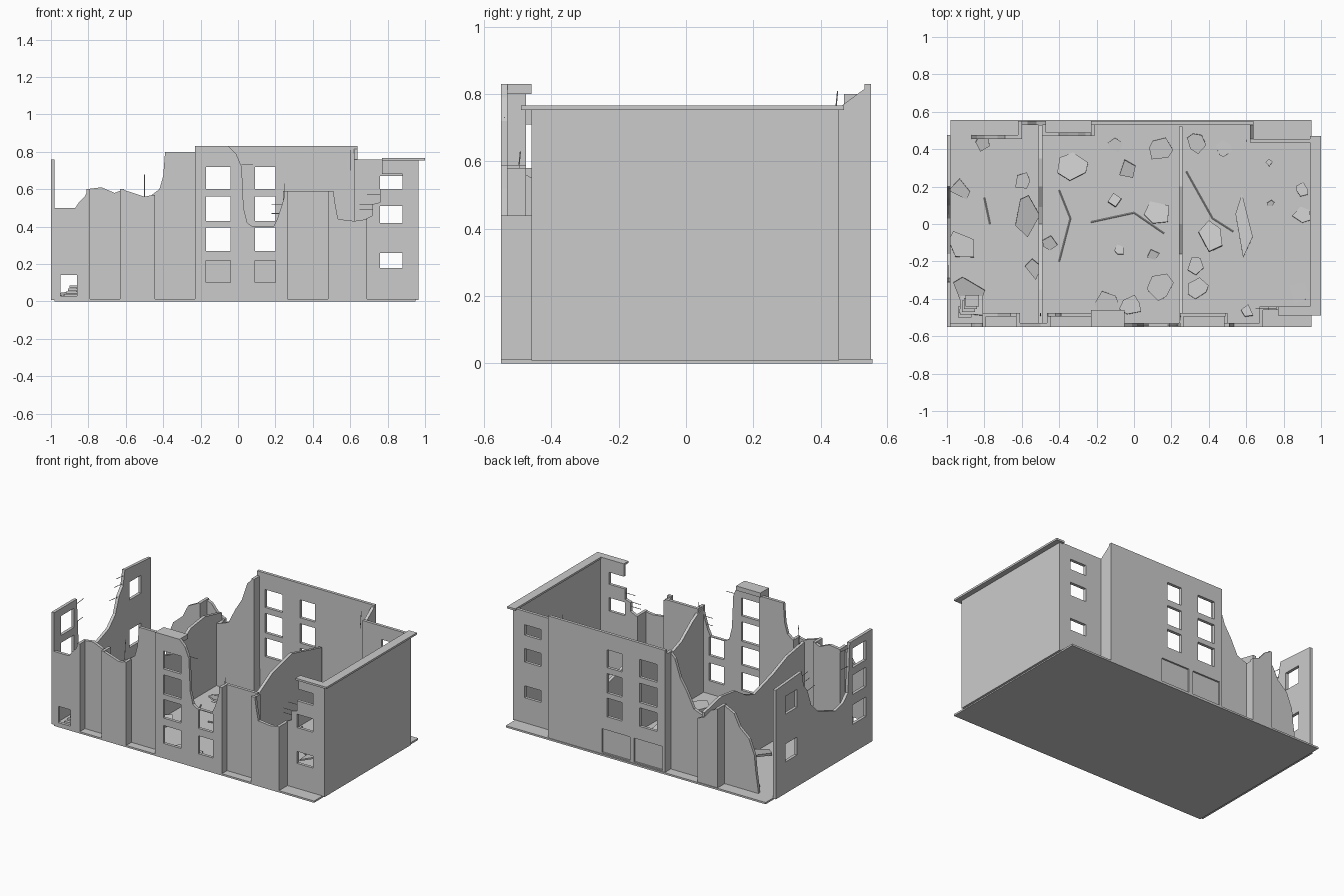
import bpy, bmesh, math, random
from mathutils import Matrix, Vector

random.seed(4)
if "Cube" in bpy.data.objects:
    bpy.data.objects.remove(bpy.data.objects["Cube"])

concrete = bpy.data.materials.new("concrete_grey")
concrete.use_nodes = True
GREY = (0.6, 0.6, 0.6, 1)
concrete.diffuse_color = GREY
concrete.node_tree.nodes["Principled BSDF"].inputs["Base Color"].default_value = GREY

BASE = 0.008
THICK = 0.02


def add_object(name, mesh):
    obj = bpy.data.objects.new(name, mesh)
    bpy.context.collection.objects.link(obj)
    mesh.materials.clear()
    mesh.materials.append(concrete)
    return obj


def box(name, x0, x1, y0, y1, z0, z1):
    bm = bmesh.new()
    bmesh.ops.create_cube(bm, size=1)
    size = Matrix.Diagonal((x1 - x0, y1 - y0, z1 - z0, 1))
    centre = Vector((x0 + x1, y0 + y1, z0 + z1)) / 2
    bm.transform(Matrix.Translation(centre) @ size)
    mesh = bpy.data.meshes.new(name)
    bm.to_mesh(mesh)
    bm.free()
    return add_object(name, mesh)


def wall(name, axis, offset, tops, holes=()):
    """Upright slab: broken top outline (position, height) and window holes."""
    outline = [(tops[0][0], BASE)] + list(tops) + [(tops[-1][0], BASE)]
    loops = [outline]
    loops += [[(a, c), (b, c), (b, d), (a, d)] for a, b, c, d in holes]
    curve = bpy.data.curves.new(name, "CURVE")
    curve.dimensions = "2D"
    curve.fill_mode = "BOTH"
    curve.extrude = THICK / 2
    for loop in loops:
        spline = curve.splines.new("POLY")
        spline.points.add(len(loop) - 1)
        for point, (u, v) in zip(spline.points, loop):
            point.co = (u, v, 0, 1)
        spline.use_cyclic_u = True
    temp = bpy.data.objects.new(name + "_outline", curve)
    bpy.context.collection.objects.link(temp)
    graph = bpy.context.evaluated_depsgraph_get()
    mesh = bpy.data.meshes.new_from_object(temp.evaluated_get(graph))
    bpy.data.objects.remove(temp)
    up = Vector((0, 0, 1))
    along = Vector((1, 0, 0)) if axis == "x" else Vector((0, 1, 0))
    normal = along.cross(up)
    frame = Matrix((along, up, normal)).transposed().to_4x4()
    frame.translation = abs(normal.x) * Vector((offset, 0, 0)) + abs(normal.y) * Vector((0, offset, 0))
    mesh.transform(frame)
    for poly in mesh.polygons:
        poly.use_smooth = False
    return add_object(name, mesh)


def rebar(name, start, direction, length, radius=0.002):
    bm = bmesh.new()
    bmesh.ops.create_cone(bm, cap_ends=True, segments=5, radius1=radius,
                          radius2=radius, depth=length)
    d = Vector(direction).normalized()
    turn = d.to_track_quat("Z", "Y").to_matrix().to_4x4()
    bm.transform(Matrix.Translation(Vector(start) + d * length / 2) @ turn)
    mesh = bpy.data.meshes.new(name)
    bm.to_mesh(mesh)
    bm.free()
    add_object(name, mesh)


def rubble(name, x, y, size, stretch=1.0):
    """Irregular flat chunk of broken slab lying on the floor."""
    bm = bmesh.new()
    count = random.choice((4, 5, 5, 6))
    spin = random.uniform(0, math.tau)
    ring = []
    for i in range(count):
        a = math.tau * (i + random.uniform(-0.25, 0.25)) / count
        r = size / 2 * random.uniform(0.75, 1.1)
        ring.append(bm.verts.new((r * math.cos(a) / stretch, r * math.sin(a), 0)))
    face = bm.faces.new(ring)
    lift = bmesh.ops.extrude_face_region(bm, geom=[face])
    tops = [v for v in lift["geom"] if isinstance(v, bmesh.types.BMVert)]
    bmesh.ops.translate(bm, verts=tops, vec=(0, 0, random.uniform(0.008, 0.022)))
    bmesh.ops.recalc_face_normals(bm, faces=bm.faces)
    if stretch == 1:
        bm.transform(Matrix.Rotation(spin, 4, "Z"))
    bm.transform(Matrix.Rotation(random.uniform(-0.25, 0.25), 4, "X"))
    low = min(v.co.z for v in bm.verts)
    bm.transform(Matrix.Translation((x, y, BASE - low)))
    mesh = bpy.data.meshes.new(name)
    bm.to_mesh(mesh)
    bm.free()
    add_object(name, mesh)


# Ground slab
box("floor_slab", -0.98, 0.95, -0.55, 0.555, 0, 0.012)

# Front wall bays, left to right across the facade
rows = [(0.6, 0.72), (0.43, 0.56), (0.27, 0.395), (0.1, 0.22)]
side_rows = [(0.6, 0.67), (0.42, 0.51), (0.18, 0.26)]
OUT, IN = -0.54, -0.485
wall("front_bay_end", "x", OUT,
     [(-1, .5), (-.87, .5), (-.85, .53), (-.82, .56), (-.8, .6)],
     [(-.95, -.86, .03, .14)])
wall("front_bay_recess_a", "x", IN, [(-.81, .6), (-.73, .61), (-.66, .58), (-.61, .6)])
wall("front_bay_pier_a", "x", OUT, [(-.625, .6), (-.56, .58), (-.5, .56), (-.45, .57)])
wall("front_bay_recess_b", "x", IN,
     [(-.46, .57), (-.42, .6), (-.4, .67), (-.39, .8), (-.225, .8)])
wall("front_bay_main", "x", OUT,
     [(-.23, .83), (-.05, .83), (-.01, .79), (.02, .72), (.03, .5), (.05, .42),
      (.08, .4), (.19, .4), (.21, .44), (.23, .5), (.25, .57), (.265, .59)],
     [(-.17, -.04, a, b) for a, b in rows] + [(.09, .2, a, b) for a, b in rows[2:]])
wall("front_bay_recess_c", "x", IN, [(.255, .59), (.49, .59)])
wall("front_bay_pier_b", "x", OUT,
     [(.48, .59), (.51, .59), (.52, .52), (.535, .44), (.62, .43), (.69, .44)])
wall("front_bay_corner", "x", -0.45,
     [(.68, .44), (.72, .46), (.72, .52), (.76, .53), (.76, .6), (.88, .6),
      (.88, .68), (.77, .68), (.77, .76), (.965, .76)],
     [(.76, .88, a, b) for a, b in side_rows[1:]])
box("front_bay_cap", -.23, -.05, -.55, -.46, .8, .83)

# Short returns joining the front bays
for x, z in [(-.8, .6), (-.62, .6), (-.455, .57), (-.22, .8), (.255, .59), (.49, .58), (.68, .44)]:
    wall("front_return", "y", x, [(-.55, z), (-.44 if x > .6 else -.475, z)])

# Back wall bays
wall("back_bay_broken", "x", 0.465,
     [(-.87, .02), (-.85, .16), (-.84, .26), (-.8, .36), (-.73, .42), (-.69, .5), (-.61, .54)])
wall("back_bay_pier", "x", 0.54, [(-.62, .54), (-.57, .52), (-.52, .46), (-.47, .44)])
wall("back_bay_recess", "x", 0.48,
     [(-.48, .43), (-.4, .46), (-.35, .56), (-.3, .64), (-.26, .76), (-.22, .8)])
doors = [(.03, .24), (-.21, 0)]
wall("back_bay_main", "x", 0.54, [(-.23, .83), (.64, .83)],
     [(a, b, c, d) for a, b in ((-.17, -.04), (.09, .2)) for c, d in rows[:3]]
     + [(a, b, .02, .18) for a, b in doors])
for a, b in doors:
    box("back_door", a - .01, b + .01, .533, .539, .012, .19)
wall("back_bay_corner", "x", 0.445, [(.63, .76), (.965, .76)],
     [(.76, .88, a, b) for a, b in side_rows])
wall("back_return_main", "y", 0.63, [(.435, .76), (.455, .76), (.55, .83)])
for x, z, y in [(-.61, .54, .455), (-.48, .43, .47), (-.22, .8, .47)]:
    wall("back_return", "y", x, [(y, z), (.55, z)])

# Side walls
wall("right_wall", "y", 0.955, [(-.46, .76), (.455, .76)])
wall("left_wall", "y", -0.99,
     [(-.55, .76), (-.31, .76), (-.3, .6), (-.29, .43), (-.24, .38), (-.16, .36),
      (-.05, .4), (.03, .43), (.1, .5), (.14, .61), (.18, .66), (.2, .76), (.475, .74)],
     [(-.48, -.34, a, b) for a, b in ((.58, .71), (.4, .53), (.2, .33))]
     + [(.25, .37, a, b) for a, b in ((.54, .66), (.22, .34))])

# Cornice around the right corner
box("cornice_side", .94, 1, -.49, .47, .753, .766)
box("cornice_front", .77, 1, -.49, -.44, .753, .766)

# Broken partition walls
wall("partition_left", "y", -0.5,
     [(-.53, .55), (-.35, .52), (-.2, .46), (0, .4), (.09, .43), (.2, .5), (.35, .52), (.53, .48)])
wall("partition_right", "y", 0.25,
     [(-.53, .59), (-.42, .53), (-.3, .44), (-.16, .39), (0, .48), (.2, .53), (.52, .45)])

# Exposed rebar
for x, y, z, d, n in [
        (-.5, -.49, .55, "up", .13), (.25, -.5, .55, "up", .08), (.6, .44, .7, "up", .11),
        (.02, -.54, .73, "right", .06), (.25, -.54, .47, "left", .07), (.25, -.54, .52, "left", .07),
        (.77, -.45, .57, "left", .08), (.75, -.45, .52, "left", .1), (.72, -.45, .49, "left", .07),
        (-.99, .2, .72, "front", .08), (-.99, .19, .67, "front", .09), (-.99, .14, .6, "front", .09),
        (-.99, -.31, .72, "back", .09), (-.99, -.3, .6, "back", .07)]:
    ways = {"up": (0, .1, 1), "right": (1, 0, 0), "left": (-1, 0, 0),
            "front": (0, -1, .1), "back": (0, 1, .1)}
    rebar("rebar", (x, y, z), ways[d], n)
for start, end in [((-.4, .18), (-.34, .03)), ((-.34, .03), (-.4, -.2)), ((-.23, .01), (0, .06)),
                   ((0, .06), (.16, -.05)), ((.28, .28), (.42, .03)), ((.42, .03), (.53, -.04)),
                   ((-.8, .14), (-.77, 0))]:
    run = Vector(end) - Vector(start)
    rebar("floor_rebar", (*start, .016), (*run, 0), run.length, 0.004)

# Rubble on the floor
for x, y, s in [(-.81, .43, .1), (-.1, .42, .08), (.14, .4, .13), (.33, .44, .12), (.48, .4, .1),
                (-.03, .29, .11), (-.93, .18, .14), (-.6, .23, .1), (-.45, -.1, .09),
                (-.92, -.11, .18), (-.54, -.24, .11), (-.89, -.36, .17), (-.87, -.44, .18),
                (-.15, -.43, .14), (-.02, -.44, .12), (.14, -.34, .15), (-.1, .13, .08),
                (.12, .06, .15), (.33, -.22, .1), (.34, -.35, .12), (.41, -.07, .17),
                (.88, -.37, .12), (.9, .05, .1), (.9, .18, .08), (-.32, .31, .18),
                (.61, -.47, .08), (.1, -.16, .07), (-.08, -.14, .06), (.72, .33, .04), (.73, .11, .04)]:
    rubble("rubble_chunk", x, y, s)
rubble("rubble_long_left", -.57, .05, .28, 2.2)
rubble("rubble_long_right", .59, -.01, .36, 3.5)
# Small heap inside the open corner
for i in range(5):
    box("rubble_heap", -.94 + i * .01, -.87 + i * .01, -.5 + i * .015, -.44 + i * .015,
        .012 + i * .015, .024 + i * .015)
